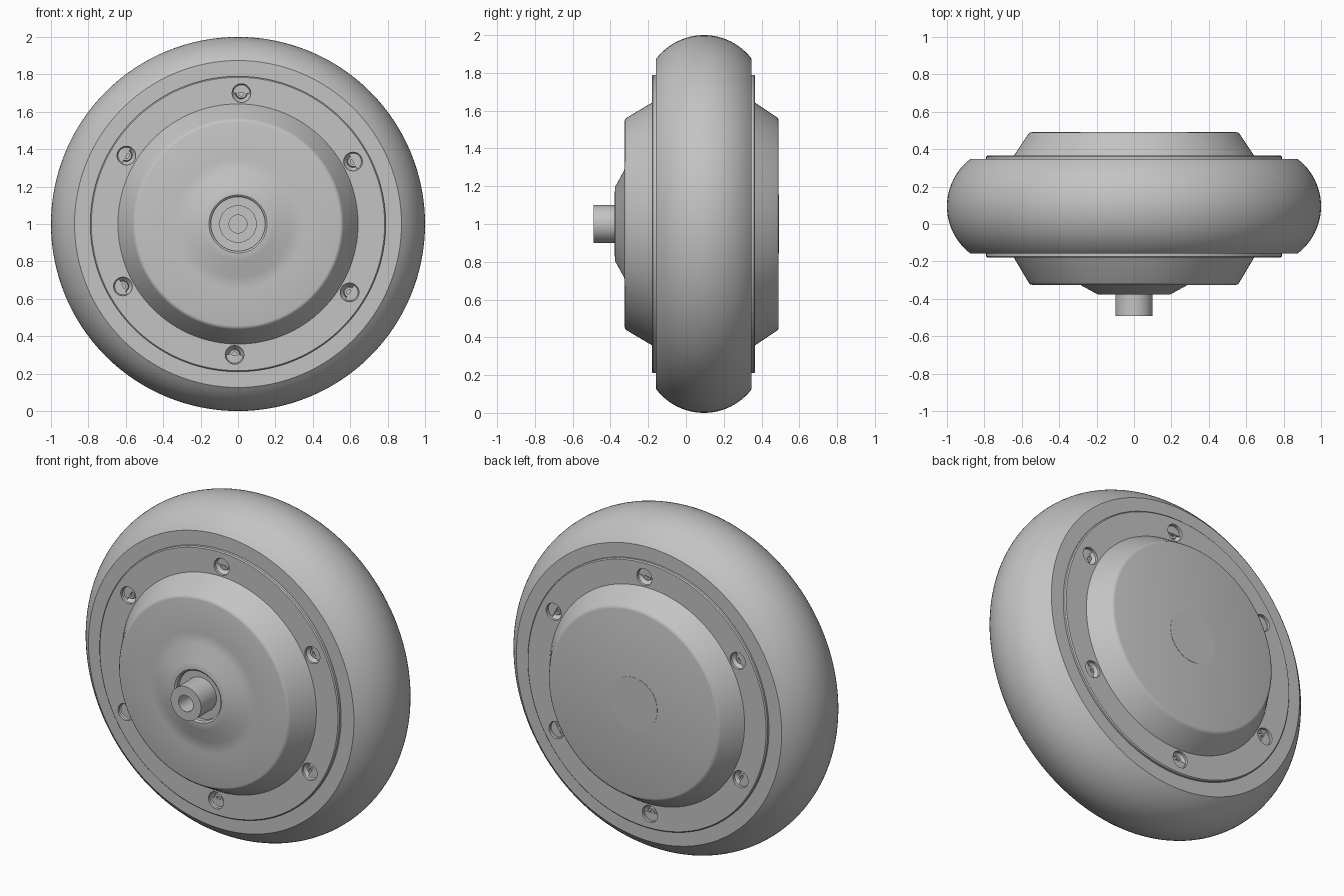
import bpy
import bmesh
from math import sin, cos, pi, radians, asin
from mathutils import Matrix, Vector

cube = bpy.data.objects.get("Cube")
if cube:
    bpy.data.objects.remove(cube, do_unlink=True)

GREY = (0.55, 0.55, 0.55, 1)
mat = bpy.data.materials.new("plain grey")
mat.use_nodes = True
mat.diffuse_color = GREY
mat.node_tree.nodes["Principled BSDF"].inputs["Base Color"].default_value = GREY

AXLE = Vector((0, 0, 1))


def lathe(name, profile, centre=AXLE, steps=128, angle=30, closed=False):
    """Spin (radius, y) points around a line parallel to y through centre."""
    bm = bmesh.new()
    verts = [bm.verts.new((r, y, 0)) for r, y in profile]
    pairs = list(zip(verts, verts[1:]))
    if closed:
        pairs.append((verts[-1], verts[0]))
    edges = [bm.edges.new(p) for p in pairs]
    bmesh.ops.spin(bm, geom=verts + edges, cent=(0, 0, 0), axis=(0, 1, 0),
                   angle=2 * pi, steps=steps, use_duplicate=False)
    bmesh.ops.remove_doubles(bm, verts=bm.verts, dist=0.0002)
    bmesh.ops.recalc_face_normals(bm, faces=bm.faces)
    bmesh.ops.transform(bm, matrix=Matrix.Translation(centre), verts=bm.verts)
    mesh = bpy.data.meshes.new(name)
    bm.to_mesh(mesh)
    bm.free()
    mesh.materials.append(mat)
    obj = bpy.data.objects.new(name, mesh)
    bpy.context.collection.objects.link(obj)
    smooth(obj, angle)
    return obj


def smooth(obj, angle):
    bpy.ops.object.select_all(action='DESELECT')
    obj.select_set(True)
    bpy.context.view_layer.objects.active = obj
    bpy.ops.object.shade_smooth_by_angle(angle=radians(angle))


# Tyre: a shallow arc tread between two flat side walls
mid, half, bulge = 0.095, 0.253, 0.317
sweep = asin(half / bulge)
tread = []
for i in range(25):
    a = sweep * (i / 12 - 1)
    tread.append((1 - bulge + bulge * cos(a), mid + bulge * sin(a)))
lathe("tyre", [(0.7, mid - half)] + tread + [(0.7, mid + half)], closed=True)

# Hub shell: raised covers with conical shoulders on both flanges
front = [(0, -0.345), (0.145, -0.345), (0.145, -0.37), (0.155, -0.378),
         (0.195, -0.376), (0.285, -0.327), (0.35, -0.325), (0.545, -0.325),
         (0.556, -0.322), (0.564, -0.312), (0.642, -0.18), (0.784, -0.18),
         (0.79, -0.174)]
back = [(0.79, 0.36), (0.784, 0.366), (0.642, 0.366), (0.566, 0.48),
        (0.558, 0.488), (0.547, 0.491), (0, 0.491)]
hub = lathe("hub_shell", front + back, angle=38)

# Countersunk bolt holes through both flanges
cutters = []
for k in range(6):
    a = radians(28.5 + 60 * k)
    spot = AXLE + Vector((0.7 * cos(a), 0, 0.7 * sin(a)))
    for side, face in ((-1, -0.18), (1, 0.366)):
        shape = [(0, 0.02), (0.05, 0.02), (0.05, -0.015),
                 (0.03, -0.04), (0, -0.04)]
        cutters.append(lathe("bolt_cutter", [(r, face + side * d) for r, d in shape],
                             spot, 24))
        # Socket head screw seated in the hole
        head = [(0.034, -0.045), (0.027, -0.022), (0.015, -0.022),
                (0.015, -0.036), (0, -0.036)]
        lathe("bolt_head", [(r, face + side * d) for r, d in head], spot, 24)

bpy.ops.object.select_all(action='DESELECT')
for c in cutters:
    c.select_set(True)
bpy.context.view_layer.objects.active = cutters[0]
bpy.ops.object.join()
cutter = cutters[0]
cut = hub.modifiers.new("bolt_holes", 'BOOLEAN')
cut.operation = 'DIFFERENCE'
cut.solver = 'EXACT'
cut.object = cutter
bpy.ops.object.select_all(action='DESELECT')
hub.select_set(True)
bpy.context.view_layer.objects.active = hub
bpy.ops.object.modifier_apply(modifier=cut.name)
bpy.data.objects.remove(cutter, do_unlink=True)
smooth(hub, 38)

# Hollow axle in the front recess, and the flush cap on the back cover
lathe("axle", [(0.1, -0.34), (0.1, -0.491), (0.048, -0.491),
               (0.048, -0.36), (0, -0.36)], steps=64)
lathe("back_cap", [(0.155, 0.488), (0.155, 0.4925), (0, 0.4925)], steps=64)
